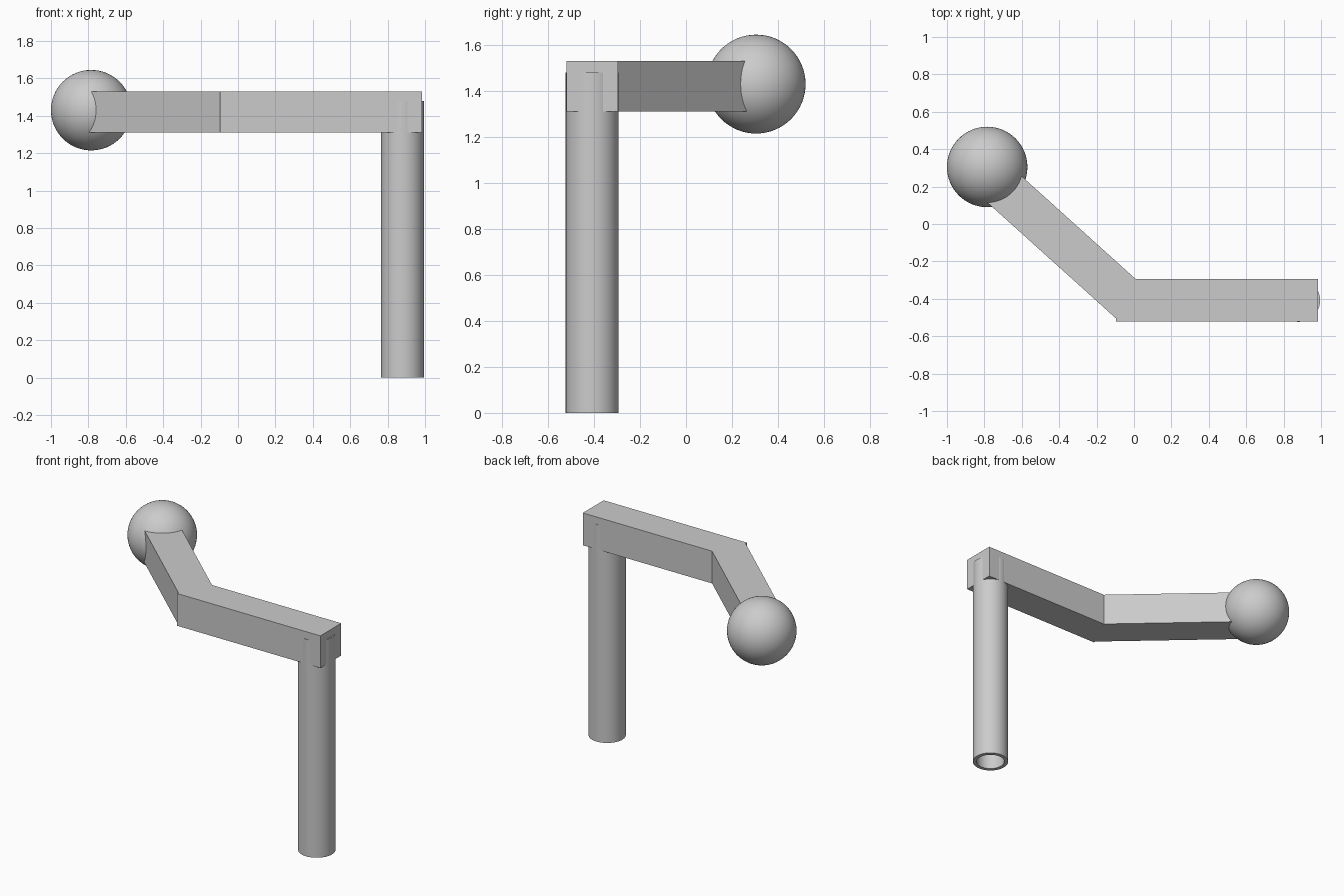
import bpy
import bmesh
from math import cos, sin, tau

cube = bpy.data.objects.get("Cube")
if cube:
    bpy.data.objects.remove(cube, do_unlink=True)

grey = bpy.data.materials.new("light grey")
grey.use_nodes = True
colour = (0.6, 0.6, 0.6, 1)
grey.diffuse_color = colour
grey.node_tree.nodes["Principled BSDF"].inputs["Base Color"].default_value = colour


def add_part(name, bm, smooth=False):
    bmesh.ops.recalc_face_normals(bm, faces=bm.faces)
    mesh = bpy.data.meshes.new(name)
    bm.to_mesh(mesh)
    bm.free()
    mesh.materials.append(grey)
    obj = bpy.data.objects.new(name, mesh)
    bpy.context.collection.objects.link(obj)
    if smooth:
        bpy.ops.object.select_all(action="DESELECT")
        obj.select_set(True)
        bpy.context.view_layer.objects.active = obj
        bpy.ops.object.shade_smooth_by_angle(angle=0.6)
    return obj


# Hollow upright post: a rectangular wall section swept round the axis
post_x, post_y, post_top = 0.88, -0.408, 1.48
outer, inner, sides = 0.115, 0.09, 64
section = [(outer, 0), (outer, post_top), (inner, post_top), (inner, 0)]
bm = bmesh.new()
rings = []
for i in range(sides):
    a = tau * i / sides
    rings.append([bm.verts.new((post_x + r * cos(a), post_y + r * sin(a), z))
                  for r, z in section])
for i, ring in enumerate(rings):
    following = rings[(i + 1) % sides]
    for j in range(4):
        k = (j + 1) % 4
        bm.faces.new((ring[j], following[j], following[k], ring[k]))
add_part("post", bm, smooth=True)

# Bent square arm: plan outline with a small step at the outer bend
arm_bottom, arm_top = 1.31, 1.53
outline = [(0.985, -0.52), (-0.095, -0.52), (-0.095, -0.506),
           (-0.84, 0.165), (-0.69, 0.336), (0.01, -0.295), (0.985, -0.295)]
bm = bmesh.new()
base = bm.faces.new([bm.verts.new((x, y, arm_bottom)) for x, y in outline])
lid = bmesh.ops.extrude_face_region(bm, geom=[base])
bmesh.ops.translate(bm, vec=(0, 0, arm_top - arm_bottom),
                    verts=[v for v in lid["geom"] if isinstance(v, bmesh.types.BMVert)])
if not base.is_valid or all(len(e.link_faces) == 2 for e in bm.edges) is False:
    bmesh.ops.holes_fill(bm, edges=[e for e in bm.edges if len(e.link_faces) == 1])
add_part("arm", bm)

# Ball at the free end of the arm
bm = bmesh.new()
bmesh.ops.create_uvsphere(bm, u_segments=64, v_segments=32, radius=0.215)
bmesh.ops.translate(bm, verts=bm.verts, vec=(-0.785, 0.305, 1.43))
add_part("ball", bm, smooth=True)
